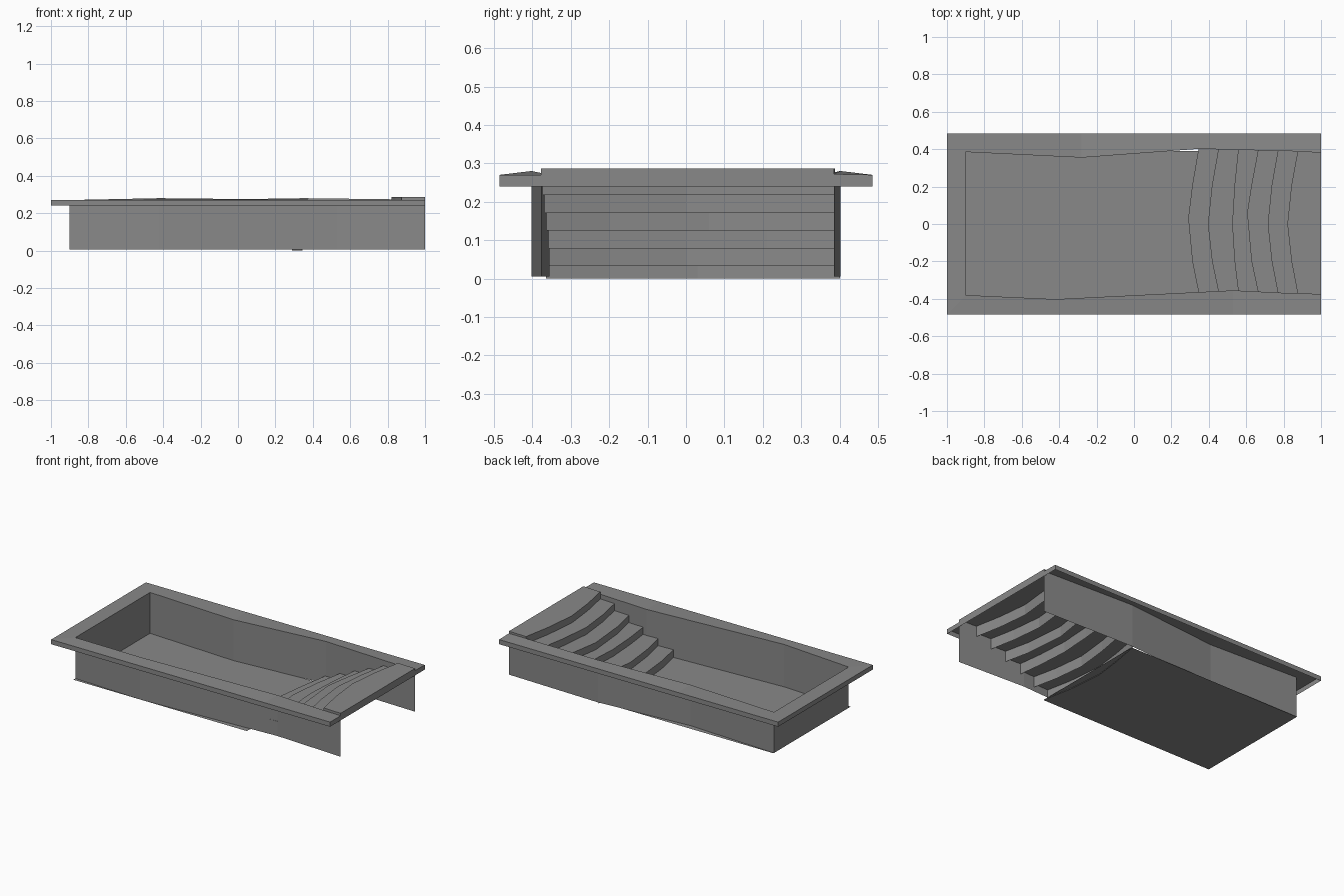
import bpy

cube = bpy.data.objects.get("Cube")
if cube:
    bpy.data.objects.remove(cube)

grey = bpy.data.materials.new("plain_grey")
grey.use_nodes = True
COLOUR = (0.25, 0.25, 0.25, 1)
grey.diffuse_color = COLOUR
grey.node_tree.nodes["Principled BSDF"].inputs["Base Color"].default_value = COLOUR


def ribbon(name, a, b):
    """Flat-shaded strip of quads between two matching paths."""
    n = len(a)
    faces = [(i, n + i, n + i + 1, i + 1) for i in range(n - 1)]
    mesh = bpy.data.meshes.new(name)
    mesh.from_pydata(list(a) + list(b), [], faces)
    mesh.materials.append(grey)
    obj = bpy.data.objects.new(name, mesh)
    bpy.context.collection.objects.link(obj)
    return obj


def at_height(path, z):
    return [(p[0], p[1], z) for p in path]


def wall_y(path, x):
    """Y of a side wall at a given x."""
    for p, q in zip(path, path[1:]):
        if p[0] <= x <= q[0]:
            t = (x - p[0]) / (q[0] - p[0])
            return p[1] + t * (q[1] - p[1])
    return path[-1][1]


RIM_TOP, RIM_LOW, FLOOR = 0.27, 0.24, 0.005
HALF_WIDTH = 0.485

# Slightly bent side walls, with raised rim points where they bow outward
front = [(-0.9, -0.38, RIM_TOP), (-0.42, -0.402, 0.28),
         (0.53, -0.355, RIM_TOP), (1, -0.378, RIM_TOP)]
back = [(-0.9, 0.385, RIM_TOP), (-0.28, 0.355, RIM_TOP),
        (0.35, 0.402, 0.28), (1, 0.385, 0.272)]

# U-shaped basin outline and the straight outer edge of the rim
inner = front[::-1] + back
outer = []
for p in inner:
    x = -1 if p[0] == -0.9 else p[0]
    outer.append((x, HALF_WIDTH if p[1] > 0 else -HALF_WIDTH, RIM_TOP))

ribbon("rim_top", outer, inner)
ribbon("rim_side", at_height(outer, RIM_LOW), outer)
ribbon("basin_walls", inner, at_height(inner, FLOOR))

# Rim end caps at the stair end
for name, y, p in (("front", -HALF_WIDTH, front[-1]), ("back", HALF_WIDTH, back[-1])):
    top = [(1, y, RIM_TOP), p]
    ribbon(name + "_rim_end", top, at_height(top, RIM_LOW))

# Floor
ribbon("floor", [(-0.9, -0.402, FLOOR), (0.345, -0.402, FLOOR)],
       [(-0.9, 0.39, FLOOR), (0.345, 0.39, FLOOR)])

# Curved steps: nose centre x, nose centre y
noses = [(0.29, 0.03), (0.395, 0.0), (0.525, 0.0),
         (0.605, 0.06), (0.715, 0.0), (0.82, 0.0)]
RISE = 0.0462


def step_edge(i):
    """Nose line of a step, from back wall to front wall."""
    side = 0.345 + 0.106 * i
    mid, my = noses[i]
    yb, yf = wall_y(back, side), wall_y(front, side)
    bow = mid + (side - mid) * 0.4
    return [(side, yb), (bow, 0.21), (mid, my), (bow, -0.2), (side, yf)]


end_edge = [(1, y) for y in (0.385, 0.21, 0, -0.2, -0.378)]
edges = [step_edge(i) for i in range(len(noses))] + [end_edge]

for i in range(len(noses)):
    z = 0.055 + RISE * i
    low = max(0, z - 0.069)
    ribbon(f"riser_{i + 1}", at_height(edges[i], z), at_height(edges[i], low))
    ribbon(f"tread_{i + 1}", at_height(edges[i + 1], z), at_height(edges[i], z))

# Top step end band and its short sides
top_z = 0.055 + RISE * 5
ribbon("top_step_end", at_height(end_edge, RIM_LOW), at_height(end_edge, top_z))
for name, k in (("back", 0), ("front", -1)):
    side = [edges[-2][k], edges[-1][k]]
    ribbon(name + "_top_step_side", at_height(side, top_z), at_height(side, RIM_TOP - 0.005))
